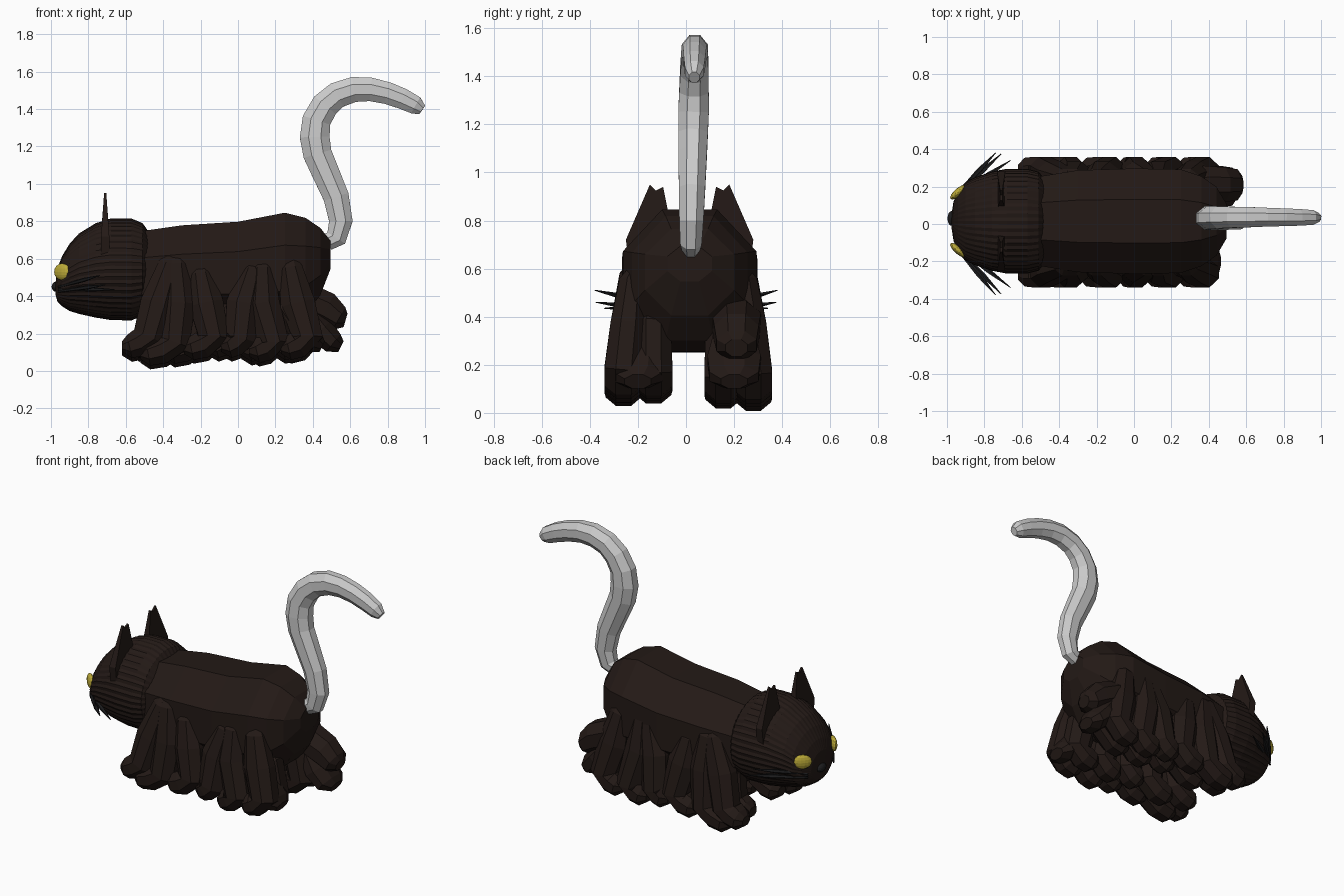
import bpy, bmesh
from math import sin, cos, pi
from mathutils import Vector

if "Cube" in bpy.data.objects:
    bpy.data.objects.remove(bpy.data.objects["Cube"])


def material(name, rgb):
    m = bpy.data.materials.new(name)
    m.diffuse_color = (*rgb, 1)
    m.use_nodes = True
    m.node_tree.nodes["Principled BSDF"].inputs["Base Color"].default_value = m.diffuse_color
    return m


FUR = material("dark fur", (0.017, 0.01, 0.008))
BLACK = material("black", (0.012, 0.012, 0.013))
YELLOW = material("yellow", (0.5, 0.4, 0.04))


def finish(name, bm, mat):
    bmesh.ops.recalc_face_normals(bm, faces=bm.faces)
    me = bpy.data.meshes.new(name)
    bm.to_mesh(me)
    bm.free()
    ob = bpy.data.objects.new(name, me)
    bpy.context.collection.objects.link(ob)
    if mat:
        me.materials.append(mat)
    return ob


def tube(name, sections, sides, mat=None, phase=0.0, axis=None, rib=0.0):
    """Loft ellipses (x, y, z, side radius, in-plane radius) along a path."""
    bm = bmesh.new()
    pts = [Vector(s[:3]) for s in sections]
    rings = []
    for i, s in enumerate(sections):
        t = axis or (pts[min(i + 1, len(pts) - 1)] - pts[max(i - 1, 0)]).normalized()
        n = t.cross(Vector((0, 1, 0))).normalized()
        b = n.cross(t)
        ring = []
        for k in range(sides):
            a, f = phase + 2 * pi * k / sides, 1 - rib * (k % 2)
            ring.append(bm.verts.new(pts[i] + b * s[3] * f * cos(a) + n * s[4] * f * sin(a)))
        rings.append(ring)
    for r, q in zip(rings, rings[1:]):
        for k in range(sides):
            j = (k + 1) % sides
            bm.faces.new((r[k], r[j], q[j], q[k]))
    bm.faces.new(rings[0])
    bm.faces.new(rings[-1])
    return finish(name, bm, mat)


def ball(name, loc, scale, mat, turn=0.0):
    bm = bmesh.new()
    bmesh.ops.create_uvsphere(bm, u_segments=14, v_segments=8, radius=1)
    ob = finish(name, bm, mat)
    ob.location, ob.scale, ob.rotation_euler = loc, scale, (0, 0, turn)
    return ob


X = Vector((1, 0, 0))

# Body: eight-sided loft
body = [(-0.56, .52, .20, .20), (-0.5, .505, .26, .265), (-0.3, .515, .295, .285),
        (0, .525, .305, .295), (0.25, .55, .30, .32), (0.36, .56, .26, .28),
        (0.44, .585, .20, .195), (0.495, .62, .10, .08)]
tube("body", [(x, 0.015, z, a, b) for x, z, a, b in body], 8, FUR, pi / 8, X)

# Head: ribbed loft tapering to the muzzle (x, top, bottom, half width)
head = [(-0.975, .475, .405, .04), (-0.965, .55, .37, .105), (-0.94, .615, .345, .165),
        (-0.9, .68, .32, .21), (-0.85, .735, .305, .235), (-0.76, .79, .285, .265),
        (-0.68, .815, .272, .28), (-0.57, .815, .27, .28), (-0.51, .79, .295, .265),
        (-0.475, .74, .35, .22)]
tube("head", [(x, 0.015, (t + b) / 2, w, (t - b) / 2) for x, t, b, w in head],
     88, FUR, 0, X, 0.02)

# Ears, eyes, whiskers on both sides of the face
for s, side in ((-1, "right"), (1, "left")):
    bm = bmesh.new()
    outline = [(.07, .74), (.11, .94), (.14, .925), (.165, .95), (.265, .72), (.25, .6)]
    front, back = [], []
    for y, z in outline:
        d = 0.022 if z < 0.9 else 0.006
        front.append(bm.verts.new((-0.71 - d, 0.015 + s * y, z)))
        back.append(bm.verts.new((-0.71 + d, 0.015 + s * y, z)))
    bm.faces.new(front)
    bm.faces.new(back)
    for k in range(len(outline)):
        j = (k + 1) % len(outline)
        bm.faces.new((front[k], front[j], back[j], back[k]))
    finish(side + "_ear", bm, FUR)

    ball(side + "_eye", (-0.94, 0.015 + s * 0.155, 0.53), (.02, .055, .045), YELLOW, -s * 0.85)

    for i, (x, y, z) in enumerate([(-.71, .375, .46), (-.66, .34, .435), (-.74, .38, .51)]):
        a = Vector((-0.96, 0.015 + s * 0.13, 0.425 + 0.012 * i))
        e = Vector((x, s * y, z))
        tube(f"{side}_whisker_{i + 1}",
             [(*a, .006, .006), (*a.lerp(e, .6), .014, .012), (*e, .002, .002)], 5, BLACK)

ball("nose", (-0.975, 0.03, 0.45), (.022, .04, .026), BLACK)

# Legs: outer row runs from the hips, inner row starts under the belly
# hip x, hip z, knee x, ankle x, ankle z, toe x, toe z
outer = [(-.36, .57, -.43, -.48, .16, -.58, .11),
         (-.33, .57, -.32, -.34, .13, -.48, .07),
         (-.20, .52, -.17, -.13, .16, -.25, .10),
         (.08, .54, .03, .01, .15, -.05, .11),
         (.13, .55, .13, .19, .13, .10, .085),
         (.28, .55, .32, .37, .16, .27, .10)]
inner = [(-.38, .40, -.42, -.44, .16, -.54, .11),
         (-.24, .40, -.24, -.23, .14, -.35, .08),
         (-.10, .40, -.08, -.06, .15, -.12, .11),
         (.08, .40, .10, .15, .14, .06, .09),
         (.26, .42, .30, .35, .15, .24, .10)]
for s, side in ((-1, "right"), (1, "left")):
    lift = 0.02 if s < 0 else 0.0
    for part, rows, y0 in (("outer", outer, .25), ("inner", inner, .145)):
        for i, (hx, hz, kx, ax, az, tx, tz) in enumerate(rows):
            y = s * y0 + 0.01
            yf = y + s * (0.02 if part == "outer" else 0)
            az, tz = az + lift, tz + lift
            top = [(hx, y * .88, hz + .06, .02, .03)] if part == "outer" else []
            tube(f"{side}_{part}_leg_{i + 1}",
                 top + [(hx, y * .92, hz, .06, .07), (kx, y, .36, .08, .10),
                        (ax, yf, az, .085, .09), ((ax + tx) / 2, yf, tz + .02, .085, .08),
                        (tx, yf, tz, .08, .068), (tx - .04, yf, tz, .04, .03)],
                 8, FUR, pi / 8)

# Far hind leg stepping back, and a hind paw on each side
tube("left_trailing_leg",
     [(.22, .20, .46, .06, .06), (.36, .21, .38, .11, .10), (.47, .21, .33, .10, .10),
      (.54, .21, .28, .09, .075), (.575, .21, .27, .05, .04)], 8, FUR, pi / 8)
for s, side in ((-1, "right"), (1, "left")):
    end = 0.0 if s > 0 else -0.1
    tube(side + "_hind_paw",
         [(.34 + end, s * .2, .36, .08, .06), (.44 + end, s * .2, .22, .12, .08),
          (.51 + end, s * .2, .15, .11, .065), (.55 + end, s * .2, .13, .06, .035)],
         8, FUR, pi / 8)

# Tail: S-curved grey tube
tail = [(.48, .69, .05), (.525, .71, .06), (.55, .80, .068), (.525, .93, .074),
        (.46, 1.08, .08), (.425, 1.16, .083), (.41, 1.25, .086), (.42, 1.34, .083),
        (.465, 1.42, .08), (.53, 1.475, .076), (.62, 1.505, .073), (.71, 1.505, .068),
        (.80, 1.485, .064), (.88, 1.455, .06), (.95, 1.42, .053), (.985, 1.395, .03)]
tube("tail", [(x, 0.02 + 0.02 * (z - .68), z, r * .8, r) for x, z, r in tail], 8, None, pi / 8)
